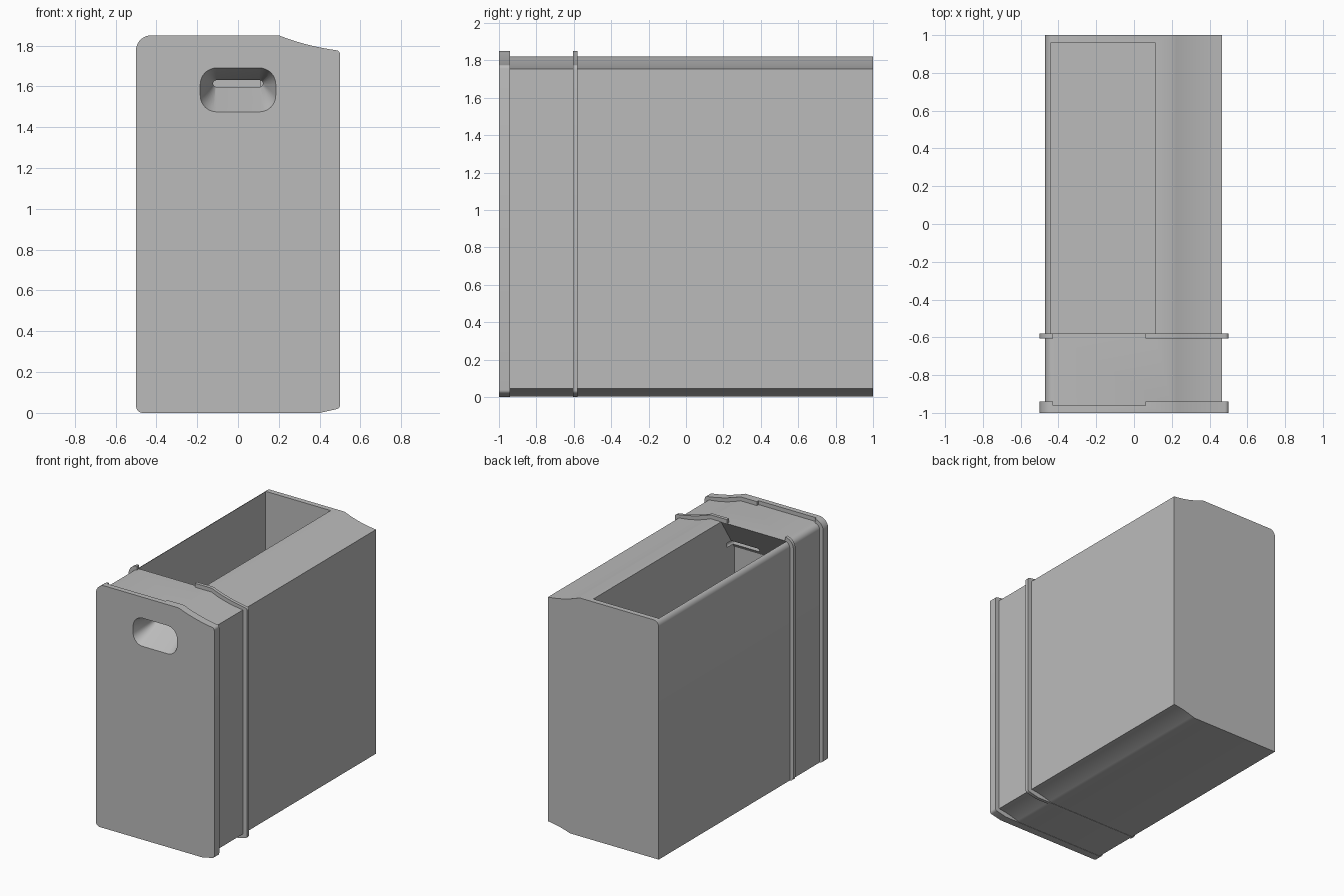
import bpy, bmesh, math

if "Cube" in bpy.data.objects:
    bpy.data.objects.remove(bpy.data.objects["Cube"])

grey = bpy.data.materials.new("warm_grey")
grey.diffuse_color = (0.5, 0.5, 0.5, 1)
grey.use_nodes = True
grey.node_tree.nodes["Principled BSDF"].inputs["Base Color"].default_value = grey.diffuse_color


def loft(name, rings):
    """Closed solid through matching rings of 3D points."""
    bm = bmesh.new()
    vs = [[bm.verts.new(p) for p in r] for r in rings]
    n = len(vs[0])
    for a, b in zip(vs, vs[1:]):
        for i in range(n):
            j = (i + 1) % n
            bm.faces.new((a[i], a[j], b[j], b[i]))
    bm.faces.new(vs[0])
    bm.faces.new(vs[-1])
    bmesh.ops.recalc_face_normals(bm, faces=bm.faces)
    me = bpy.data.meshes.new(name)
    bm.to_mesh(me)
    bm.free()
    me.materials.append(grey)
    ob = bpy.data.objects.new(name, me)
    bpy.context.collection.objects.link(ob)
    return ob


def along_y(name, profile, y0, y1):
    return loft(name, [[(x, y, z) for x, z in profile] for y in (y0, y1)])


def along_x(name, profile, x0, x1):
    return loft(name, [[(x, y, z) for y, z in profile] for x in (x0, x1)])


def box(name, x0, x1, y0, y1, z0, z1):
    return along_y(name, [(x0, z0), (x1, z0), (x1, z1), (x0, z1)], y0, y1)


def arc(cx, cz, r, a0, a1, n=8):
    return [(cx + r * math.cos(math.radians(a0 + (a1 - a0) * i / n)),
             cz + r * math.sin(math.radians(a0 + (a1 - a0) * i / n))) for i in range(n + 1)]


def sag(p, c, q, n=10):
    """Quadratic curve from p to q pulled towards c."""
    return [tuple((1 - t) ** 2 * p[k] + 2 * t * (1 - t) * c[k] + t * t * q[k] for k in (0, 1))
            for t in (i / n for i in range(n + 1))]


def rounded(x, z0, z1, r, y):
    pts = (arc(x - r, z1 - r, r, 0, 90) + arc(-x + r, z1 - r, r, 90, 180)
           + arc(-x + r, z0 + r, r, 180, 270) + arc(x - r, z0 + r, r, 270, 360))
    return [(px, y, pz) for px, pz in pts]


def cut(ob, cutter):
    m = ob.modifiers.new("cut", "BOOLEAN")
    m.operation, m.solver, m.object = "DIFFERENCE", "EXACT", cutter
    bpy.context.view_layer.objects.active = ob
    bpy.ops.object.modifier_apply(modifier=m.name)


# Profiles of the bin shell and of the raised collars
shell = (arc(-0.425, 1.775, 0.045, 180, 90) + sag((0.2, 1.82), (0.32, 1.768), (0.465, 1.755))
         + sag((0.465, 0.045), (0.37, 0.035), (0.28, 0.002)) + [(-0.47, 0.002)])
collar = (arc(-0.425, 1.775, 0.075, 180, 90) + sag((0.2, 1.85), (0.33, 1.798), (0.48, 1.777))
          + arc(0.48, 1.757, 0.02, 75, 0, 4)
          + arc(0.48, 0.038, 0.02, 0, -75, 4) + [(0.40, 0)]
          + arc(-0.465, 0.035, 0.035, 270, 180))

body = along_y("bin_body", shell, -0.97, 1)
front = along_y("front_panel", collar, -1, -0.94)
rib = along_y("middle_rib", collar, -0.605, -0.58)

# Open cavity with a sloping wall below the front of the opening
cavity = along_x("cavity_cutter", [(-0.58, 1.9), (-0.58, 1.82), (-0.74, 1.57), (-0.74, 0.04),
                                   (0.96, 0.04), (0.96, 1.9)], -0.44, 0.11)
cut(body, cavity)

# Funnel-shaped hand grip narrowing to a slot into the cavity
grip = loft("grip_cutter", [rounded(0.187, 1.473, 1.692, 0.08, -1.01),
                            rounded(0.185, 1.475, 1.69, 0.08, -1),
                            rounded(0.122, 1.597, 1.63, 0.016, -0.80),
                            rounded(0.122, 1.597, 1.63, 0.016, -0.65)])
cut(body, grip)
cut(front, grip)

# Gaps in the collars along the top
panel_gap = box("panel_gap_cutter", -0.43, 0.06, -0.96, -0.9, 1.81, 1.9)
rib_gap = box("rib_gap_cutter", -0.43, 0.06, -0.65, -0.55, 1.81, 1.9)
cut(front, panel_gap)
cut(rib, rib_gap)
# Keep the rib and panel from closing off the hollow inside
cut(rib, box("rib_core_cutter", -0.45, 0.44, -0.65, -0.55, 0.06, 1.74))
cut(rib, cavity)

for ob in list(bpy.data.objects):
    if ob.name.endswith("cutter"):
        bpy.data.objects.remove(ob)

bpy.ops.object.select_all(action="DESELECT")
for ob in (body, front, rib):
    ob.select_set(True)
bpy.context.view_layer.objects.active = body
bpy.ops.object.shade_smooth_by_angle(angle=math.radians(30))
